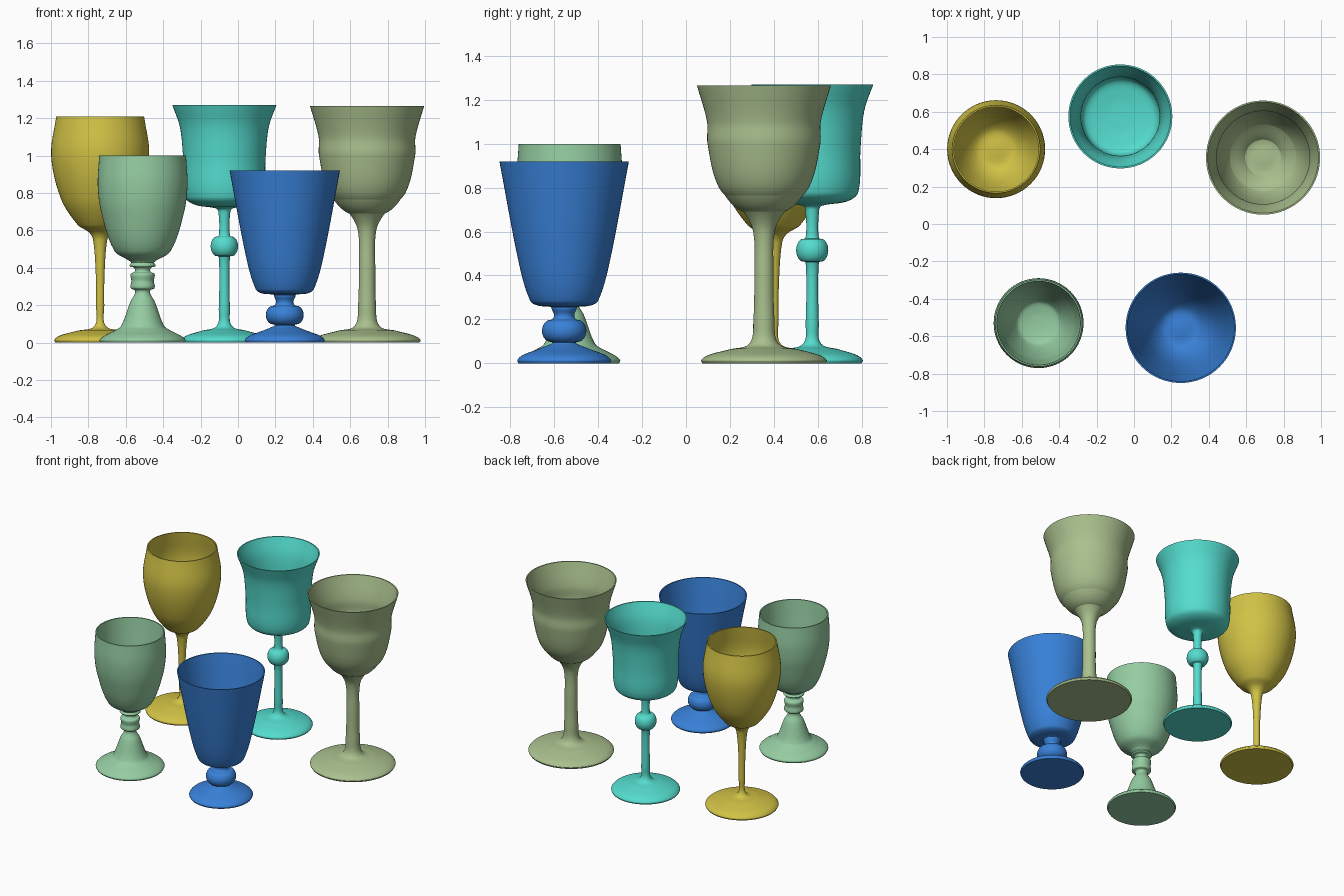
import bpy, bmesh, math
from mathutils import Vector

SIDES = 64
STEPS = 6

if "Cube" in bpy.data.objects:
    bpy.data.objects.remove(bpy.data.objects["Cube"], do_unlink=True)


def make_material(name, colour):
    mat = bpy.data.materials.new(name)
    mat.use_nodes = True
    mat.diffuse_color = (*colour, 1)
    shader = next(n for n in mat.node_tree.nodes if n.type == 'BSDF_PRINCIPLED')
    shader.inputs["Base Color"].default_value = (*colour, 1)
    return mat


# Profile pieces are (radius, height) pairs in hundredths of a unit.
def foot(radius, neck):
    """Domed disc that sweeps up into the neck."""
    return [(radius * 0.98, 0), (radius, 1.5), (radius * 0.88, 3.8),
            ((radius + neck) * 0.44, 6.4), (neck, 9)]


def knob(stem, radius, height, half):
    """Rounded bead around the stem."""
    angles = [math.pi * (k / 6 - 0.5) for k in range(7)]
    return [(stem + (radius - stem) * math.cos(a), height + half * math.sin(a))
            for a in angles]


def collar(stem, radius, low, high):
    """Waisted band around the stem."""
    lip = (high - low) / 8
    return [(stem, low), (radius, low + lip), (radius * 0.94, (low + high) / 2),
            (radius, high - lip), (stem, high)]


def lining(bowl, wall, floor):
    """Inner profile: the bowl pulled in by the wall, closing on its floor."""
    rim_radius, rim_height = bowl[-1]
    inner = [(rim_radius - 0.8, rim_height)]
    inner += [(radius - wall, height) for radius, height in reversed(bowl[:-1])
              if height > floor + 2]
    inner += [(inner[-1][0] * 0.55, floor + 0.6), (0, floor)]
    return inner


def smooth_curve(points):
    """Pass a gentle curve through the points, without overshoot."""
    pts = [Vector(p) for p in points]
    last = len(pts) - 1
    tangents = [(pts[min(i + 1, last)] - pts[max(i - 1, 0)]).normalized()
                for i in range(len(pts))]
    result = [pts[0]]
    for i in range(last):
        a, b = pts[i], pts[i + 1]
        span = (b - a).length
        for k in range(1, STEPS + 1):
            t = k / STEPS
            ease = t * t * (3 - 2 * t)
            bend = tangents[i] * (1 - t) - tangents[i + 1] * t
            result.append(a.lerp(b, ease) + bend * (span * t * (1 - t)))
    return result


def make_goblet(name, material, place, base, bowl, wall, floor):
    """Turn foot, stem, bowl and lining as one closed surface."""
    profile = [Vector((0, 0))]
    profile += smooth_curve(base + bowl)
    profile += smooth_curve(lining(bowl, wall, floor))
    bm = bmesh.new()
    verts = [bm.verts.new((max(p.x, 0) / 100, 0, p.y / 100)) for p in profile]
    edges = [bm.edges.new(pair) for pair in zip(verts, verts[1:])]
    bmesh.ops.spin(bm, geom=verts + edges, cent=(0, 0, 0), axis=(0, 0, 1),
                   angle=math.tau, steps=SIDES, use_duplicate=False)
    bmesh.ops.remove_doubles(bm, verts=bm.verts, dist=0.0001)
    bmesh.ops.recalc_face_normals(bm, faces=bm.faces)
    mesh = bpy.data.meshes.new(name)
    bm.to_mesh(mesh)
    bm.free()
    mesh.materials.append(material)
    goblet = bpy.data.objects.new(name, mesh)
    goblet.location = (*place, 0)
    bpy.context.collection.objects.link(goblet)
    # Smooth shading with crisp rims and foot edges
    bpy.ops.object.select_all(action='DESELECT')
    goblet.select_set(True)
    bpy.context.view_layer.objects.active = goblet
    bpy.ops.object.shade_smooth_by_angle(angle=math.radians(45))


# Tall tulip glass with a slender stem
make_goblet(
    name="gold_goblet",
    material=make_material("golden yellow", (0.64, 0.54, 0.06)),
    place=(-0.737, 0.4),
    base=foot(24.5, 3) + [(2.2, 20), (2.4, 38), (3.8, 55)],
    bowl=[(6, 59), (12, 63), (21, 77), (26.2, 100), (23.5, 121)],
    wall=0.9, floor=62)

# Short goblet on a conical foot with a collared neck
make_goblet(
    name="mint_goblet",
    material=make_material("mint green", (0.3, 0.61, 0.36)),
    place=(-0.51, -0.53),
    base=foot(23, 11.5) + [(6.5, 22), (4.2, 26)] + collar(4.2, 6.4, 28, 38)
    + [(4.5, 40), (7, 41)],
    bowl=[(6.2, 43), (15, 49), (22, 69), (24, 84), (23.2, 100)],
    wall=3.2, floor=46)

# Bell shaped goblet with a ball on its stem
make_goblet(
    name="turquoise_goblet",
    material=make_material("turquoise", (0.09, 0.72, 0.62)),
    place=(-0.073, 0.575),
    base=foot(23, 4) + [(3, 18)] + knob(3, 7.3, 51.5, 5.7) + [(3.2, 70)],
    bowl=[(4.5, 71.8), (16, 73.8), (21, 78), (22, 98), (23.7, 115), (27.8, 127)],
    wall=0.9, floor=74)

# Flared goblet on a short knobbed stem
make_goblet(
    name="blue_goblet",
    material=make_material("royal blue", (0.04, 0.22, 0.69)),
    place=(0.25, -0.555),
    base=foot(21.3, 5.6) + knob(5.4, 10.1, 14.8, 5.3) + [(4.6, 22), (5.6, 24.5)],
    bowl=[(6, 25.6), (12, 26.3), (15.5, 28.5), (20.5, 45), (29.5, 92)],
    wall=0.9, floor=28)

# Large goblet with a flared lip and wide foot
make_goblet(
    name="sage_goblet",
    material=make_material("sage green", (0.4, 0.53, 0.27)),
    place=(0.69, 0.355),
    base=foot(28.6, 6.6) + [(4.8, 20), (4.4, 40), (4.9, 60)],
    bowl=[(9.5, 69), (20.5, 80), (25.7, 100), (25.9, 110), (30.5, 126.5)],
    wall=0.8, floor=69)
